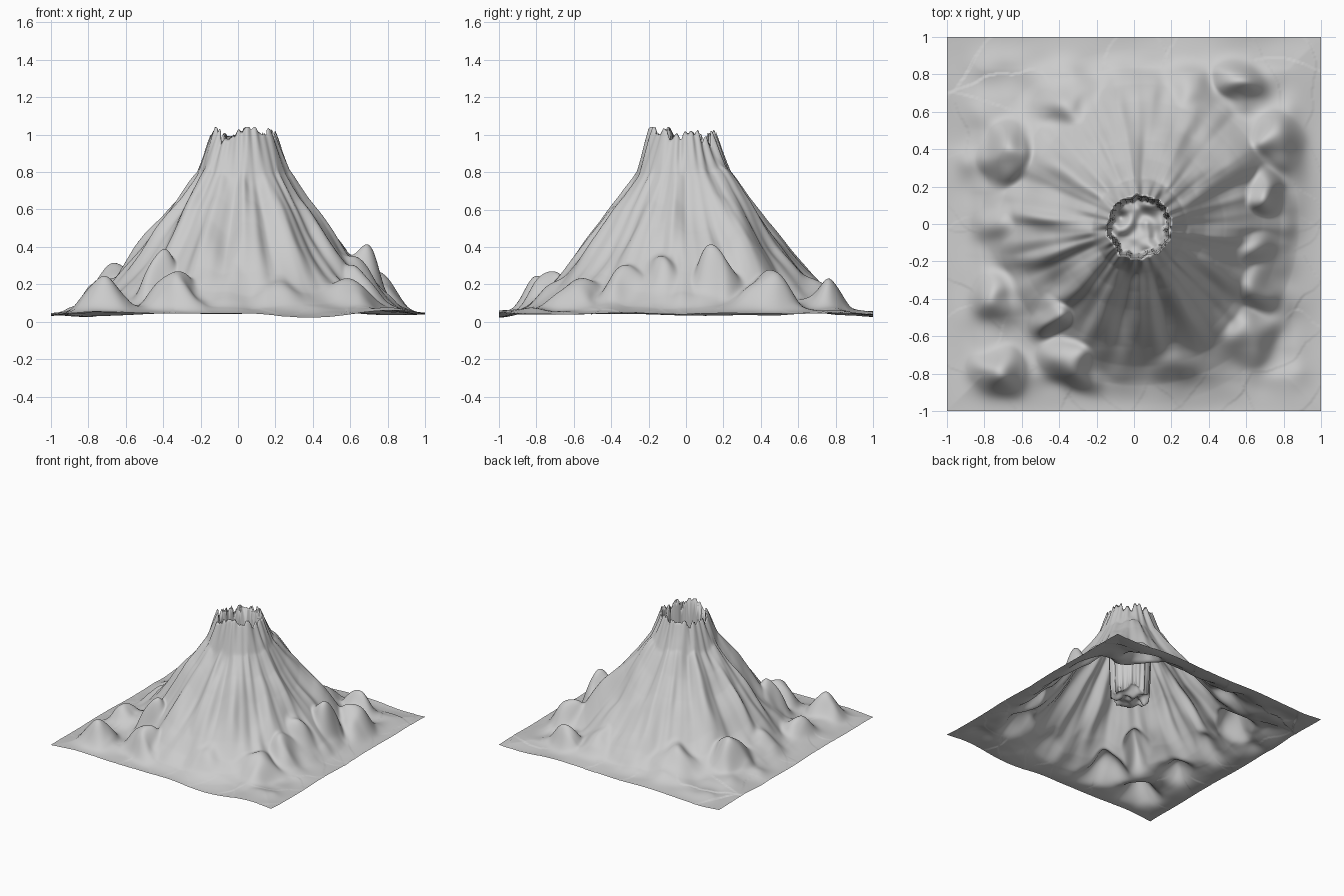
import bpy, bmesh, math
from mathutils import Vector, noise

N = 260                      # grid resolution
CX, CY = 0.03, -0.015        # crater centre

# radius, height of the average slope
PROFILE = [(0.0, 1.02), (0.17, 1.01), (0.2, 0.93), (0.25, 0.79), (0.35, 0.63),
           (0.45, 0.49), (0.55, 0.37), (0.65, 0.255), (0.75, 0.155), (0.85, 0.075), (0.95, 0.04), (2.0, 0.035)]
# foothills: x, y, top height, width
HILLS = [(-0.72, -0.80, 0.25, 0.13), (-0.33, -0.72, 0.28, 0.14), (-0.43, -0.45, 0.40, 0.11),
         (0.57, -0.58, 0.23, 0.17), (0.62, -0.32, 0.31, 0.15), (0.60, -0.13, 0.37, 0.15),
         (0.67, 0.15, 0.43, 0.12), (0.72, 0.42, 0.29, 0.16), (-0.64, 0.36, 0.32, 0.15),
         (-0.68, 0.02, 0.24, 0.15), (-0.74, -0.38, 0.22, 0.15), (0.55, 0.74, 0.25, 0.14),
         (0.30, 0.66, 0.24, 0.16), (-0.33, 0.60, 0.25, 0.2), (0.88, -0.80, 0.09, 0.1),
         (-0.90, 0.33, 0.11, 0.12), (0.20, -0.66, 0.22, 0.15), (-0.03, -0.62, 0.27, 0.15)]
# radial spines: angle in degrees, start radius, end radius, height, width
SPINES = [(37, 0.2, 0.92, 0.16, 0.11), (62, 0.17, 0.55, 0.05, 0.05), (-8, 0.2, 0.6, 0.06, 0.05),
          (148, 0.22, 0.85, 0.09, 0.07), (175, 0.25, 0.75, 0.08, 0.05), (197, 0.2, 0.7, 0.05, 0.05),
          (222, 0.15, 0.7, 0.07, 0.05), (245, 0.2, 0.75, 0.05, 0.05), (272, 0.2, 0.75, 0.05, 0.06),
          (300, 0.2, 0.75, 0.04, 0.06), (328, 0.2, 0.75, 0.05, 0.06), (100, 0.2, 0.75, 0.04, 0.07)]


def smooth(a, b, x):
    t = min(1, max(0, (x - a) / (b - a)))
    return t * t * (3 - 2 * t)


def soft_max(a, b, k):
    h = max(k - abs(a - b), 0) / k
    return max(a, b) + h * h * k / 4


def profile(r):
    for (r0, z0), (r1, z1) in zip(PROFILE, PROFILE[1:]):
        if r <= r1:
            return z0 + (z1 - z0) * (r - r0) / (r1 - r0)
    return PROFILE[-1][1]


def rnd(x, y, z=0.0):
    return noise.noise(Vector((x, y, z)))


def height(x, y):
    dx, dy = x - CX, y - CY
    r = math.hypot(dx, dy)
    a = math.atan2(dy, dx)
    c, s = math.cos(a), math.sin(a)

    # gullied cone
    flank = smooth(0.15, 0.3, r) * (1 - smooth(0.65, 0.95, r))
    gully = 0.05 * rnd(4 * c, 4 * s, r * 2) + 0.02 * rnd(9 * c, 9 * s, r * 2 + 5)
    cone = profile(r * (1 + 0.05 * flank * rnd(1.5 * c, 1.5 * s, 7))) + flank * gully
    for deg, r0, r1, h, w in SPINES:
        b = math.radians(deg)
        along = dx * math.cos(b) + dy * math.sin(b)
        across = -dx * math.sin(b) + dy * math.cos(b) + 0.04 * rnd(x * 4, y * 4, deg)
        if r0 < along < r1:
            t = (along - r0) / (r1 - r0)
            cone += h * math.sin(math.pi * t) ** 1.2 * math.exp(-(across / w) ** 2)

    # uneven rim, tallest at the front
    near_rim = 1 - smooth(0.18, 0.28, r)
    cone += near_rim * (0.06 * rnd(3 * c, 3 * s, 2) + 0.05 * rnd(6 * c, 6 * s, 8))
    cone += 0.05 * math.exp(-((x - 0.08) ** 2 + (y + 0.19) ** 2) / 0.004)
    cone = min(cone, 1.045)

    # foothills, blended into the flank
    ground = 0.035 + 0.03 * rnd(x * 2.5, y * 2.5, 3)
    z = soft_max(cone - 0.005, ground, 0.03)
    wx, wy = x + 0.07 * rnd(x * 5, y * 5, 11), y + 0.07 * rnd(x * 5, y * 5, 12)
    for hx, hy, h, w in HILLS:
        d = ((wx - hx) ** 2 + (wy - hy) ** 2) / (w * w)
        if d < 9:
            z = soft_max(z, ground + (h - 0.01 - ground) * math.exp(-d), 0.06)
    edge = smooth(0.8, 1.0, max(abs(x), abs(y)))
    z += (1 - edge) * (1 - near_rim) * 0.025 * rnd(x * 6, y * 6, 9)
    z += edge * (ground - z) * 0.75

    # steep-walled crater
    wall = 0.155 + 0.02 * rnd(2.5 * c, 2.5 * s, 4) + 0.012 * rnd(6 * c, 6 * s, 6)
    if r < wall + 0.02:
        floor = 0.29 + 0.08 * rnd(x * 14, y * 14, 1)
        z += (floor - z) * (1 - smooth(wall - 0.014, wall + 0.012, r))
    return max(z, 0.0)


# volcano terrain sheet
bm = bmesh.new()
bmesh.ops.create_grid(bm, x_segments=N, y_segments=N, size=1.0)
for v in bm.verts:
    v.co.z = height(v.co.x, v.co.y)
for f in bm.faces:
    f.smooth = True
mesh = bpy.data.meshes.new("volcano_terrain")
bm.to_mesh(mesh)
bm.free()
terrain = bpy.data.objects.new("volcano_terrain", mesh)
bpy.context.collection.objects.link(terrain)
